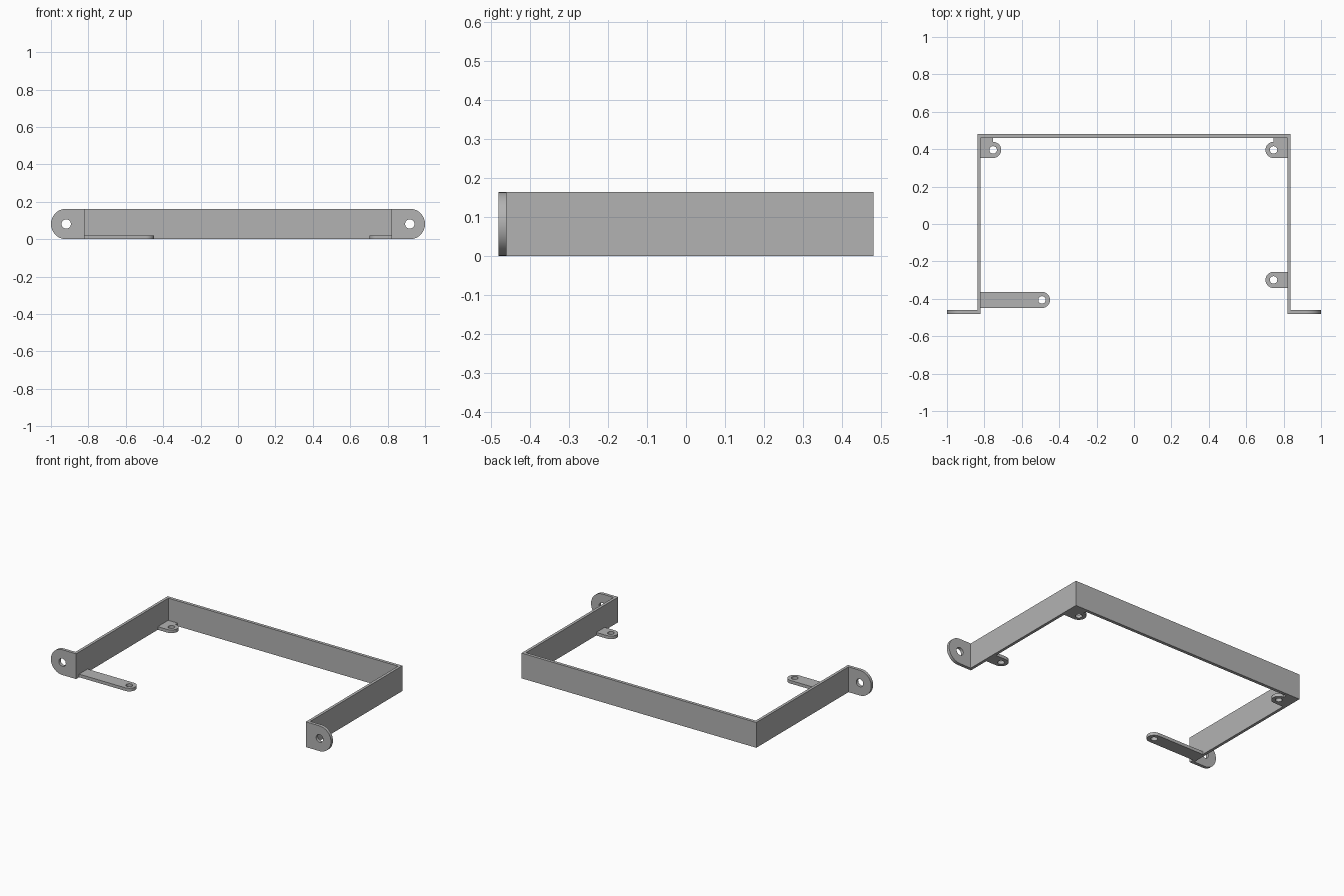
import bpy, bmesh
from math import sin, cos, pi, radians
from mathutils import Matrix, Vector

cube = bpy.data.objects.get("Cube")
if cube:
    bpy.data.objects.remove(cube)

HEIGHT = 0.163
SHEET = 0.02
WALL_IN, WALL_OUT = 0.82, 0.838
BACK, FRONT = 0.48, -0.48

steel = bpy.data.materials.new("grey steel")
steel.use_nodes = True
colour = (0.45, 0.45, 0.45, 1)
steel.diffuse_color = colour
steel.node_tree.nodes["Principled BSDF"].inputs["Base Color"].default_value = colour


def arc(cx, cy, r, start, end, n):
    """Points along an arc, both ends included."""
    angles = [start + (end - start) * i / n for i in range(n + 1)]
    return [(cx + r * cos(a), cy + r * sin(a)) for a in angles]


def plate(name, loops, thickness, matrix=Matrix()):
    """Extrude an outline, with any holes as further loops, along local z."""
    bm = bmesh.new()
    for loop in loops:
        vs = [bm.verts.new((x, y, 0)) for x, y in loop]
        for a, b in zip(vs, vs[1:] + vs[:1]):
            bm.edges.new((a, b))
    bmesh.ops.triangle_fill(bm, edges=bm.edges[:], use_beauty=True, normal=(0, 0, 1))
    ext = bmesh.ops.extrude_face_region(bm, geom=bm.faces[:], use_keep_orig=True)
    top = [g for g in ext["geom"] if isinstance(g, bmesh.types.BMVert)]
    bmesh.ops.translate(bm, verts=top, vec=Vector((0, 0, thickness)))
    bmesh.ops.transform(bm, matrix=matrix, verts=bm.verts[:])
    bmesh.ops.recalc_face_normals(bm, faces=bm.faces[:])
    mesh = bpy.data.meshes.new(name)
    bm.to_mesh(mesh)
    bm.free()
    mesh.materials.append(steel)
    obj = bpy.data.objects.new(name, mesh)
    bpy.context.collection.objects.link(obj)
    bpy.ops.object.select_all(action="DESELECT")
    obj.select_set(True)
    bpy.context.view_layer.objects.active = obj
    bpy.ops.object.shade_smooth_by_angle(angle=radians(30))
    return obj


def lug(side, root, cx, cy, r, hole, gusset=None):
    """Tab from x=root to a round end at cx, with a hole; side mirrors it in x.
    gusset fills the root half up to that y."""
    lead = [(root, cy - r)]
    way = 1 if cx > root else -1
    end = [(cx + way * (x - cx), y) for x, y in arc(cx, cy, r, -pi / 2, pi / 2, 24)]
    tail = [(cx, gusset), (root, gusset)] if gusset else [(root, cy + r)]
    ring = arc(cx, cy, hole, 0, 2 * pi, 32)[:-1]
    return [[(side * x, y) for x, y in lp] for lp in (lead + end + tail, ring)]


# Three-sided band, open at the front
band = [(-WALL_OUT, FRONT), (-WALL_OUT, BACK), (WALL_OUT, BACK), (WALL_OUT, FRONT),
        (WALL_IN, FRONT), (WALL_IN, BACK - SHEET), (-WALL_IN, BACK - SHEET), (-WALL_IN, FRONT)]
plate("frame_band", [band], HEIGHT)

# Upright mounting ears, turned outward at the front
upright = Matrix.Translation((0, FRONT + SHEET, 0)) @ Matrix.Rotation(pi / 2, 4, "X")
half = HEIGHT / 2
for side, label in ((1, "left"), (-1, "right")):
    plate(f"mounting_ear_{label}",
          lug(side, WALL_OUT, 1 - half, half, half, 0.025), SHEET, upright)

# Flat tabs on the floor, pointing inward
R, HOLE = 0.043, 0.02
tabs = (("rear_tab_left", 1, 0.746, 0.396, BACK - SHEET),
        ("rear_tab_right", -1, 0.753, 0.396, BACK - SHEET),
        ("front_tab_left", 1, 0.746, -0.299, None),
        ("long_front_tab_right", -1, 0.492, -0.406, None))
for name, side, cx, cy, gusset in tabs:
    plate(name, lug(side, WALL_IN, cx, cy, R, HOLE, gusset), SHEET)
